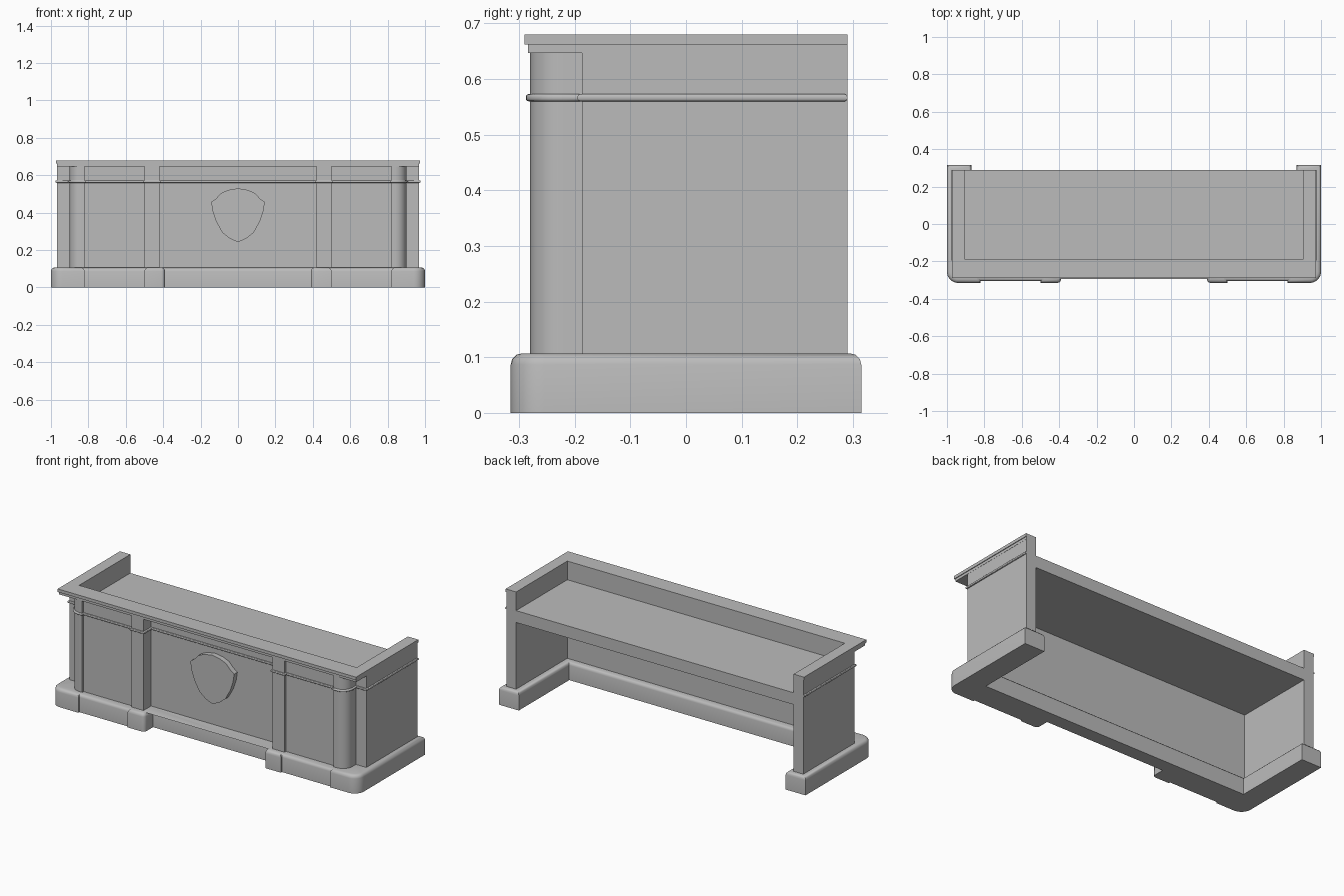
import bpy, bmesh
from math import sin, cos, pi, radians

cube = bpy.data.objects.get("Cube")
if cube:
    bpy.data.objects.remove(cube, do_unlink=True)

grey = bpy.data.materials.new("plain grey")
grey.use_nodes = True
grey.diffuse_color = (0.5, 0.5, 0.5, 1)
grey.node_tree.nodes["Principled BSDF"].inputs["Base Color"].default_value = (0.5, 0.5, 0.5, 1)

INNER_X, INNER_Y, BACK, SIDE = 0.905, -0.187, 0.29, 0.968


def arc(cx, cy, rx, ry, a0, a1, n=8):
    """Points on an elliptical arc, angles in degrees."""
    angles = [radians(a0 + (a1 - a0) * i / n) for i in range(n + 1)]
    return [(cx + rx * cos(a), cy + ry * sin(a)) for a in angles]


def mirrored(half):
    """Close a half outline by reflecting it across x = 0."""
    return half + [(-x, y) for x, y in reversed(half)]


def prism(name, outline, z0, z1, top=0.0, bottom=0.0, segments=3):
    """Extrude a plan outline upward, rounding its top and bottom rims."""
    bm = bmesh.new()
    base = bm.faces.new([bm.verts.new((x, y, z0)) for x, y in outline])
    ext = bmesh.ops.extrude_face_region(bm, geom=[base], use_keep_orig=True)
    for v in ext["geom"]:
        if isinstance(v, bmesh.types.BMVert):
            v.co.z = z1
    bmesh.ops.recalc_face_normals(bm, faces=bm.faces)
    for z, size in ((z1, top), (z0, bottom)):
        if size:
            rim = [e for e in bm.edges if all(abs(v.co.z - z) < 1e-5 for v in e.verts)]
            bmesh.ops.bevel(bm, geom=rim, offset=size, segments=segments,
                            profile=0.5, affect='EDGES', clamp_overlap=False)
    return finish(name, bm)


def finish(name, bm):
    mesh = bpy.data.meshes.new(name)
    bm.to_mesh(mesh)
    bm.free()
    mesh.materials.append(grey)
    obj = bpy.data.objects.new(name, mesh)
    bpy.context.collection.objects.link(obj)
    bpy.ops.object.select_all(action='DESELECT')
    obj.select_set(True)
    bpy.context.view_layer.objects.active = obj
    bpy.ops.object.shade_smooth_by_angle(angle=radians(35))
    return obj


def body_half(g=0.0):
    """Front wall, pilaster, panel, rounded column and side wall, grown by g."""
    return ([(0.42 - g, -0.21 - g), (0.42 - g, -0.28 - g), (0.5 + g, -0.28 - g),
             (0.5 + g, -0.267 - g), (0.82 - g, -0.267 - g), (0.82 - g, -0.28 - g)]
            + arc(0.84, -0.22, 0.06 + g, 0.06 + g, -90, 0)
            + [(0.9 + g, INNER_Y - g), (SIDE + g, INNER_Y - g), (SIDE + g, BACK),
               (INNER_X, BACK), (INNER_X, INNER_Y)])


# Plinth running under the front and both side walls
plinth = (arc(0.41, -0.295, 0.02, 0.02, 180, 270, 4)
          + [(0.5, -0.315), (0.5, -0.305), (0.82, -0.305), (0.82, -0.315)]
          + arc(0.94, -0.255, 0.06, 0.06, -90, 0)
          + [(1.0, 0.315), (0.87, 0.315), (0.87, -0.155)])
prism("plinth", mirrored([(0.39, -0.235)] + plinth), 0, 0.107, top=0.02)

# Desk walls with pilasters and corner columns
prism("desk_body", mirrored(body_half()), 0.09, 0.65)

# Rounded moulding below the frieze
prism("frieze_moulding", mirrored(body_half(0.008)), 0.56, 0.573, top=0.005, bottom=0.005)


# Stepped counter rim
def rim_half(x, y):
    return [(x, y), (x, BACK), (INNER_X, BACK), (INNER_X, INNER_Y)]


prism("counter_rim_lower", mirrored(rim_half(0.969, -0.284)), 0.647, 0.664)
prism("counter_rim_upper", mirrored(rim_half(0.973, -0.29)), 0.662, 0.68)

# Work surface between the walls
prism("work_surface", mirrored([(INNER_X, INNER_Y), (INNER_X, BACK)]), 0.5, 0.57)

# Plain shield standing off the front wall
shield_half = [(0, 0.53), (0.05, 0.522), (0.09, 0.505), (0.118, 0.475), (0.143, 0.457),
               (0.136, 0.41), (0.118, 0.355), (0.085, 0.295), (0.045, 0.262), (0, 0.243)]
shield_outline = shield_half + [(-x, z) for x, z in reversed(shield_half[1:-1])]
shield = prism("shield", shield_outline, 0, 0.035)
for v in shield.data.vertices:
    x, z, depth = v.co
    v.co = (x, -0.205 - depth, z)
